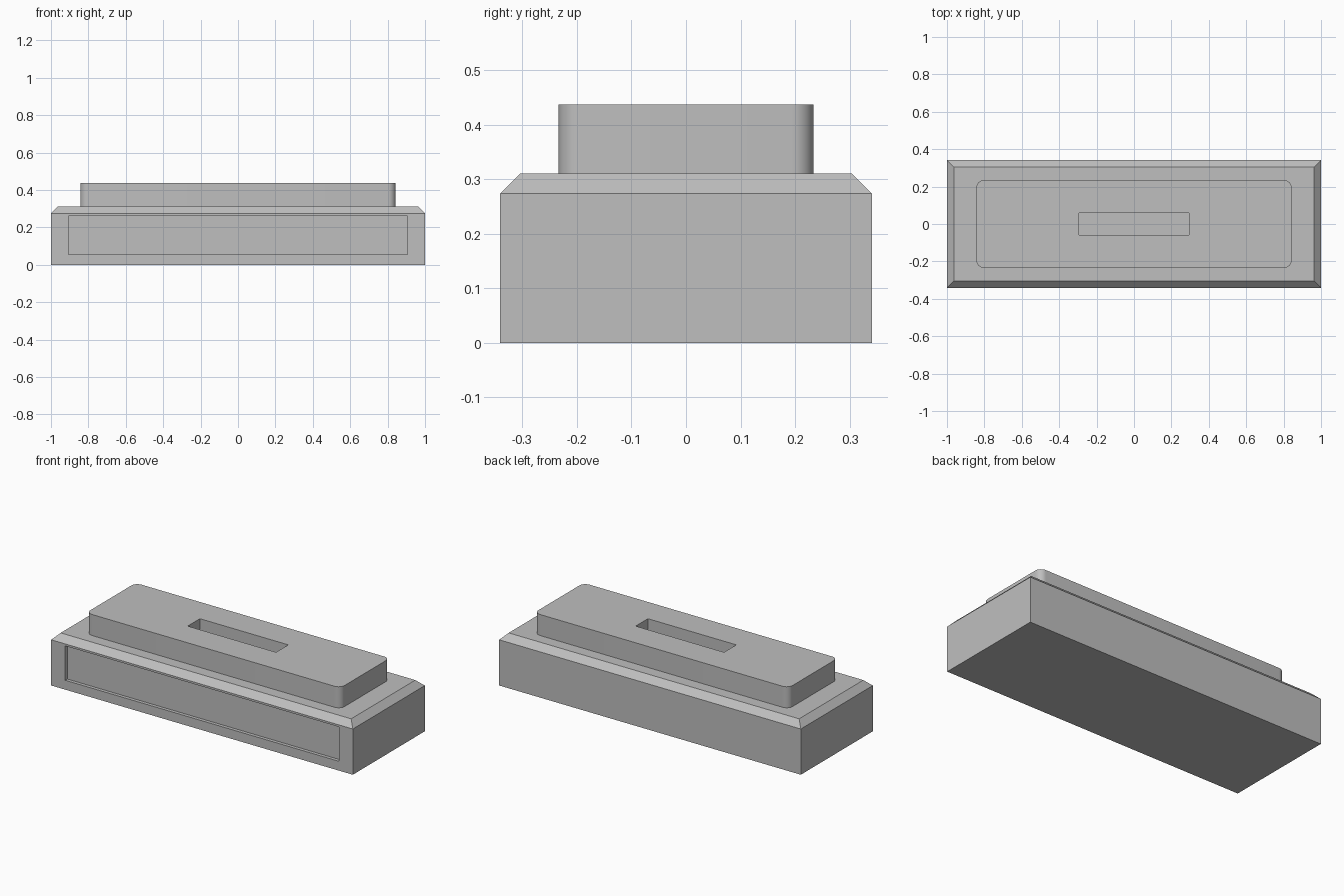
import bpy
import bmesh
import math

cube = bpy.data.objects.get("Cube")
if cube:
    bpy.data.objects.remove(cube, do_unlink=True)

grey = bpy.data.materials.new("plain_grey")
grey.use_nodes = True
GREY = (0.52, 0.52, 0.52, 1)
grey.diffuse_color = GREY
grey.node_tree.nodes["Principled BSDF"].inputs["Base Color"].default_value = GREY


def block(name, low, high, bevel=0, segments=1, pick=None):
    """Box between two corners; edges chosen by pick are bevelled."""
    bm = bmesh.new()
    bmesh.ops.create_cube(bm, size=1)
    for v in bm.verts:
        v.co = [l + (c + 0.5) * (h - l) for l, h, c in zip(low, high, v.co)]
    if bevel:
        bmesh.ops.bevel(bm, geom=[e for e in bm.edges if pick(e)], offset=bevel,
                        segments=segments, profile=0.5, affect='EDGES')
    mesh = bpy.data.meshes.new(name)
    bm.to_mesh(mesh)
    bm.free()
    mesh.materials.append(grey)
    obj = bpy.data.objects.new(name, mesh)
    bpy.context.collection.objects.link(obj)
    return obj


def activate(obj):
    bpy.ops.object.select_all(action='DESELECT')
    obj.select_set(True)
    bpy.context.view_layer.objects.active = obj


def cut(obj, cutter):
    """Subtract the cutter and discard it."""
    mod = obj.modifiers.new("cut", 'BOOLEAN')
    mod.operation = 'DIFFERENCE'
    mod.solver = 'EXACT'
    mod.object = cutter
    activate(obj)
    bpy.ops.object.modifier_apply(modifier=mod.name)
    bpy.data.objects.remove(cutter, do_unlink=True)


W, D, H, TOP = 1.0, 0.341, 0.311, 0.437

# Base with a chamfered upper rim and a shallow front recess
base = block("base", (-W, -D, 0), (W, D, H), 0.037, 1,
             lambda e: all(v.co.z > H - 0.01 for v in e.verts))
cut(base, block("recess_cutter", (-0.907, -D - 0.1, 0.056), (0.907, -D + 0.02, 0.262)))

# Raised plate with rounded corners and a slot down to the base
plate = block("raised_plate", (-0.843, -0.234, H), (0.843, 0.234, TOP), 0.04, 8,
              lambda e: abs(e.verts[0].co.z - e.verts[1].co.z) > 0.01)
cut(plate, block("slot_cutter", (-0.293, -0.058, H - 0.1), (0.293, 0.058, TOP + 0.1)))
activate(plate)
bpy.ops.object.shade_smooth_by_angle(angle=math.radians(30))
